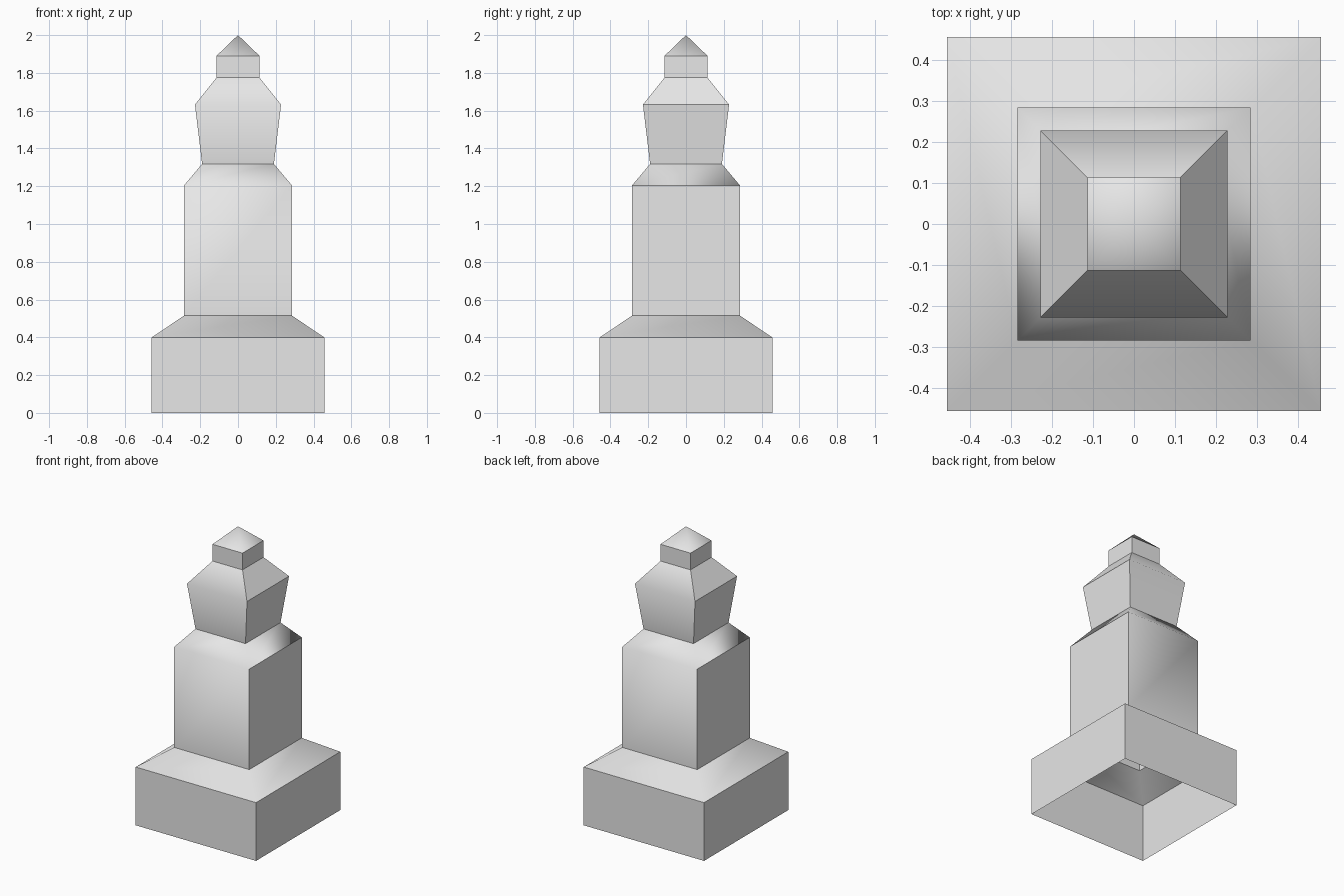
import bpy
import bmesh

cube = bpy.data.objects.get("Cube")
if cube:
    bpy.data.objects.remove(cube, do_unlink=True)

stone = bpy.data.materials.new("light_grey_stone")
stone.use_nodes = True
stone.diffuse_color = (0.8, 0.8, 0.8, 1)
stone.node_tree.nodes["Principled BSDF"].inputs["Base Color"].default_value = (0.8, 0.8, 0.8, 1)


def square_tower(name, profile, soft_hips=False, soft_fold=None):
    """Open square shell from (half width, height) pairs; width 0 makes an apex.
    soft_hips smooths corners of the top band, soft_fold the front and back
    folds at that height."""
    bm = bmesh.new()
    rings = []
    for r, z in profile:
        if r == 0:
            rings.append([bm.verts.new((0, 0, z))] * 4)
        else:
            rings.append([bm.verts.new((sx * r, sy * r, z))
                          for sx, sy in ((-1, -1), (1, -1), (1, 1), (-1, 1))])
    for low, high in zip(rings, rings[1:]):
        for i in range(4):
            j = (i + 1) % 4
            corners = dict.fromkeys((low[i], low[j], high[j], high[i]))
            bm.faces.new(list(corners)).smooth = True

    # Keep edges crisp except the chosen hips and folds
    band_floor = profile[-2][1]
    for e in bm.edges:
        a, b = (v.co for v in e.verts)
        level = abs(a.z - b.z) < 1e-4
        hip = soft_hips and not level and min(a.z, b.z) > band_floor - 1e-4
        fold = (soft_fold is not None and level and abs(a.z - soft_fold) < 1e-4
                and abs(a.y - b.y) < 1e-4)
        e.smooth = hip or fold

    mesh = bpy.data.meshes.new(name)
    bm.to_mesh(mesh)
    bm.free()
    mesh.materials.append(stone)
    obj = bpy.data.objects.new(name, mesh)
    bpy.context.collection.objects.link(obj)
    return obj


# Plinth with sloped top
square_tower("plinth", [(0.457, 0), (0.457, 0.4), (0.285, 0.515)], soft_hips=True)
# Shaft and sloped shoulder
square_tower("shaft", [(0.285, 0.515), (0.285, 1.205), (0.19, 1.318)],
             soft_hips=True, soft_fold=1.205)
# Flared lantern block
square_tower("lantern", [(0.19, 1.318), (0.228, 1.632), (0.114, 1.775)], soft_fold=1.632)
# Small block with pyramid tip
square_tower("finial", [(0.114, 1.775), (0.114, 1.89), (0, 2)], soft_hips=True)
